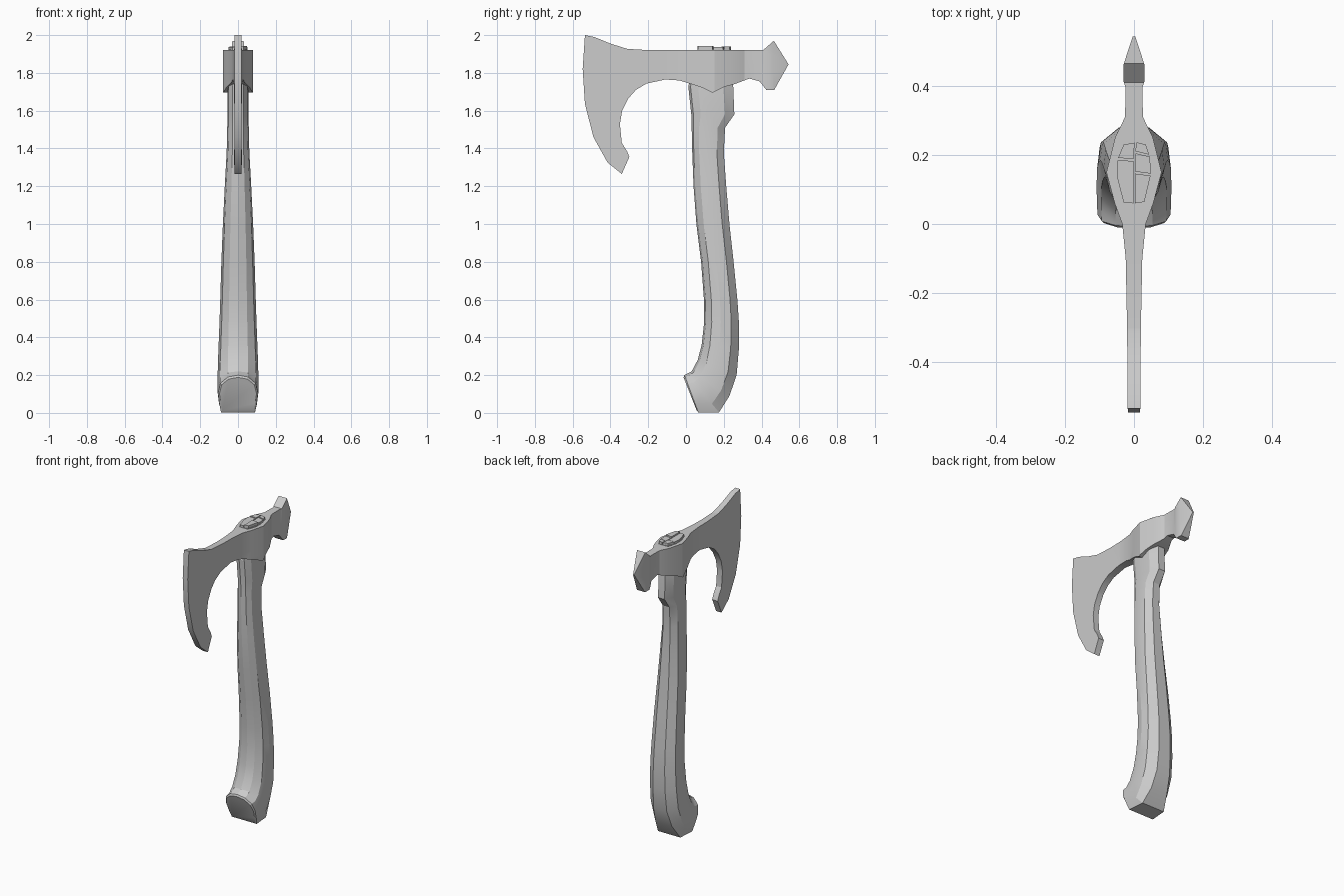
import bpy, bmesh
from mathutils import Vector

if "Cube" in bpy.data.objects:
    bpy.data.objects.remove(bpy.data.objects["Cube"])


def finish(bm, name, smooth=None):
    bmesh.ops.recalc_face_normals(bm, faces=bm.faces[:])
    mesh = bpy.data.meshes.new(name)
    bm.to_mesh(mesh)
    bm.free()
    ob = bpy.data.objects.new(name, mesh)
    bpy.context.collection.objects.link(ob)
    if smooth:
        bpy.ops.object.select_all(action='DESELECT')
        ob.select_set(True)
        bpy.context.view_layer.objects.active = ob
        bpy.ops.object.shade_smooth_by_angle(angle=smooth)
    return ob


def lerp_table(table, v):
    for (a, fa), (b, fb) in zip(table, table[1:]):
        if v <= b:
            return fa + (fb - fa) * max(0, (v - a) / (b - a))
    return table[-1][1]


# Axe head: side outline (y, z); the first CUT points form the cutting edge
CUT = 6
outline = [(-.535, 2.0), (-.547, 1.82), (-.535, 1.635), (-.49, 1.46),
           (-.415, 1.325), (-.34, 1.265),
           (-.30, 1.355), (-.312, 1.385), (-.34, 1.43), (-.35, 1.53), (-.338, 1.6),
           (-.305, 1.665), (-.265, 1.71), (-.21, 1.743), (-.11, 1.765),
           (-.035, 1.76), (.03, 1.74), (.085, 1.722), (.14, 1.695),
           (.2, 1.725), (.255, 1.74), (.335, 1.77), (.39, 1.755), (.425, 1.71),
           (.467, 1.71), (.543, 1.845), (.465, 1.97), (.41, 1.922),
           (-.19, 1.92), (-.31, 1.927), (-.4, 1.955), (-.485, 1.99)]
# Half thickness of the head along y
thickness = [(-.55, .018), (-.3, .02), (-.1, .024), (0, .034), (.06, .056),
             (.15, .08), (.25, .055), (.31, .026), (.395, .024), (.415, .031),
             (.46, .031), (.543, .004)]

bm = bmesh.new()
verts = [bm.verts.new((0 if i < CUT else .9, y, z)) for i, (y, z) in enumerate(outline)]
face = bm.faces.new(verts)
bmesh.ops.inset_individual(bm, faces=[face], thickness=.016, use_even_offset=True)
for v in face.verts:
    v.co.x = 1
bmesh.ops.triangulate(bm, faces=[face])
for y, _ in thickness[1:-1]:
    bmesh.ops.bisect_plane(bm, geom=bm.verts[:] + bm.edges[:] + bm.faces[:],
                           plane_co=(0, y, 0), plane_no=(0, 1, 0), dist=1e-5)
for v in bm.verts:
    v.co.x *= lerp_table(thickness, v.co.y)
rim = bmesh.ops.extrude_edge_only(bm, edges=[e for e in bm.edges if e.is_boundary])
for v in rim['geom']:
    if isinstance(v, bmesh.types.BMVert):
        v.co.x = 0
bmesh.ops.remove_doubles(bm, verts=bm.verts[:], dist=1e-4)
# Other half of the head
copy = bmesh.ops.duplicate(bm, geom=bm.verts[:] + bm.edges[:] + bm.faces[:])
for v in copy['geom']:
    if isinstance(v, bmesh.types.BMVert):
        v.co.x *= -1
bmesh.ops.remove_doubles(bm, verts=bm.verts[:], dist=1e-4)
finish(bm, "axe_head", .4)

# Handle: front point, back point, half width, width share of the back flat
stations = [((.03, 1.79), (.24, 1.79), .05, .42),
            ((.012, 1.73), (.25, 1.73), .056, .42),
            ((.028, 1.58), (.256, 1.58), .056, .42),
            ((.03, 1.51), (.207, 1.51), .057, .42),
            ((.033, 1.38), (.2, 1.38), .06, .42),
            ((.04, 1.2), (.213, 1.2), .07, .42),
            ((.055, 1.0), (.23, 1.0), .08, .42),
            ((.08, .8), (.252, .8), .088, .42),
            ((.095, .6), (.272, .6), .094, .42),
            ((.096, .48), (.28, .48), .098, .42),
            ((.083, .36), (.28, .34), .103, .42),
            ((.062, .28), (.268, .2), .107, .45),
            ((.03, .22), (.23, .09), .108, .55),
            ((.004, .207), (.175, .003), .108, .75),
            ((-.008, .2), (.065, .003), .106, .85),
            ((-.013, .188), (.057, .012), .098, .85)]
bm = bmesh.new()
rings = []
for front, back, w, flat in stations:
    f, b = Vector((0, *front)), Vector((0, *back))
    half = [(.05, .5), (.22, .88), (.48, 1), (.78, .93), (1, flat)]
    section = [(0, 0)] + half + [(t, -x) for t, x in reversed(half)]
    rings.append([bm.verts.new(f.lerp(b, t) + Vector((x * w, 0, 0))) for t, x in section])
for r, s in zip(rings, rings[1:]):
    for i in range(len(r)):
        j = (i + 1) % len(r)
        bm.faces.new((r[i], r[j], s[j], s[i]))
bm.faces.new(rings[0])
bm.faces.new(rings[-1])
finish(bm, "handle", .35)


def plate(name, points, z0, z1):
    bm = bmesh.new()
    f = bm.faces.new([bm.verts.new((x, y, z0)) for x, y in points])
    top = bmesh.ops.extrude_face_region(bm, geom=[f])
    for v in top['geom']:
        if isinstance(v, bmesh.types.BMVert):
            v.co.z = z1
    finish(bm, name)


# Wooden end in the eye, split into chunks by the wedge
plate("eye_plug", [(-.03, .06), (.03, .06), (.05, .12), (.05, .17), (.035, .235),
                   (-.035, .235), (-.05, .17), (-.05, .12)], 1.9, 1.925)
chunks = [[(-.03, .062), (-.002, .06), (-.002, .182), (-.047, .186), (-.05, .14)],
          [(-.046, .192), (-.002, .188), (.002, .236), (-.03, .23)],
          [(.003, .06), (.03, .064), (.048, .14), (.003, .146)],
          [(.003, .152), (.049, .146), (.046, .195), (.004, .205)],
          [(.004, .211), (.044, .201), (.034, .23), (.007, .237)]]
for i, pts in enumerate(chunks):
    plate(f"eye_wood_{i + 1}", pts, 1.91, 1.936 + .003 * (i % 3))
